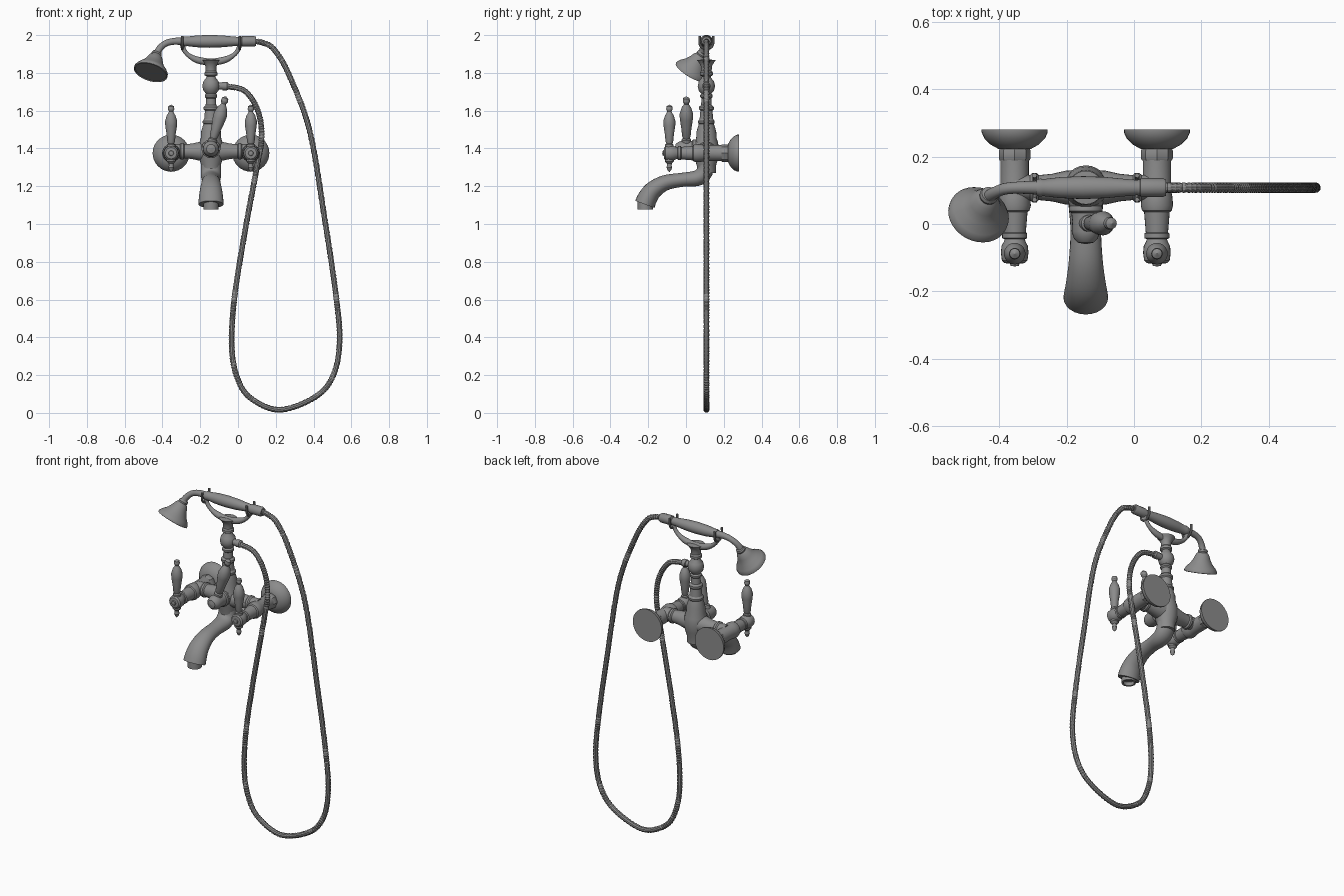
import bpy, bmesh, math
from mathutils import Vector

old = bpy.data.objects.get("Cube")
if old:
    bpy.data.objects.remove(old, do_unlink=True)

metal = bpy.data.materials.new("grey metal")
metal.use_nodes = True
GREY = (0.26, 0.26, 0.26, 1)
metal.diffuse_color = GREY
metal.node_tree.nodes["Principled BSDF"].inputs["Base Color"].default_value = GREY

CX, CY = -0.143, 0.108          # column axis
AXIS_Z = 1.375                  # height of the valve axis
GRIP_Z = 1.967                  # height of the handset axis
FRONT, UP, DOWN, RIGHTWARD = (0, -1, 0), (0, 0, 1), (0, 0, -1), (1, 0, 0)


def finish(name, rings, closed_ends=True):
    """Skin a list of rings into one smooth-shaded object."""
    bm = bmesh.new()
    loops = [[bm.verts.new(p) for p in ring] for ring in rings]
    n = len(loops[0])
    for a, b in zip(loops, loops[1:]):
        for i in range(n):
            j = (i + 1) % n
            bm.faces.new((a[i], a[j], b[j], b[i]))
    if closed_ends:
        bm.faces.new(loops[0])
        bm.faces.new(loops[-1])
    bmesh.ops.remove_doubles(bm, verts=bm.verts, dist=1e-5)
    bmesh.ops.recalc_face_normals(bm, faces=bm.faces)
    mesh = bpy.data.meshes.new(name)
    bm.to_mesh(mesh)
    bm.free()
    mesh.materials.append(metal)
    obj = bpy.data.objects.new(name, mesh)
    bpy.context.collection.objects.link(obj)
    bpy.ops.object.select_all(action="DESELECT")
    obj.select_set(True)
    bpy.context.view_layer.objects.active = obj
    bpy.ops.object.shade_smooth_by_angle(angle=math.radians(32))
    return obj


def lathe(name, profile, origin, axis, sides=24, scale=1):
    """Turn (radius, height) pairs about an axis."""
    turn = Vector(axis).to_track_quat("Z", "Y")
    rings = []
    for r, h in profile:
        r = max(r, 0.0005)
        angles = [math.tau * i / sides for i in range(sides)]
        rings.append([Vector(origin) + turn @ (Vector((r * math.cos(a), r * math.sin(a), h)) * scale)
                      for a in angles])
    return finish(name, rings)


def spline(points, step):
    """Smooth curve through (x, y, z, radius) points, evenly spaced."""
    pts = [Vector(p) for p in points]
    pts = [2 * pts[0] - pts[1]] + pts + [2 * pts[-1] - pts[-2]]
    dense = []
    for a, b, c, d in zip(pts, pts[1:], pts[2:], pts[3:]):
        for k in range(40):
            t = k / 40
            dense.append(0.5 * (2 * b + (c - a) * t + (2 * a - 5 * b + 4 * c - d) * t ** 2
                                + (3 * b - a - 3 * c + d) * t ** 3))
    dense.append(pts[-2])
    out, run = [dense[0]], 0
    for p, q in zip(dense, dense[1:]):
        run += (q.xyz - p.xyz).length
        if run >= step:
            out.append(q)
            run = 0
    if run > step / 2:
        out.append(dense[-1])
    else:
        out[-1] = dense[-1]
    return out


def sweep(name, points, step=0.015, sides=16, ridge=0, widen=1):
    """Round tube along a spline; ridge gives alternating ribs."""
    path = spline(points, step)
    rings, side, prev = [], None, None
    for i, p in enumerate(path):
        tangent = (path[min(i + 1, len(path) - 1)].xyz - path[max(i - 1, 0)].xyz).normalized()
        if side is None:
            side = tangent.orthogonal().normalized()
        else:
            side = prev.rotation_difference(tangent) @ side
        other, prev = tangent.cross(side), tangent
        r = p.w + (ridge if i % 2 else 0)
        ring = [p.xyz + r * (side * math.cos(a) + other * math.sin(a))
                for a in (math.tau * k / sides for k in range(sides))]
        for v in ring:
            v.x = p.x + (v.x - p.x) * widen
        rings.append(ring)
    return finish(name, rings)


# lever handle with turned grip and a small finial below
LEVER = [(0, 0), (.022, .02), (.022, .045), (.016, .05), (.02, .06), (.024, .1), (.031, .145),
         (.032, .17), (.023, .2), (.015, .212), (.011, .22), (.017, .232), (.015, .248), (0, .257)]
FINIAL = [(0, 0), (.024, .03), (.024, .044), (.013, .055), (.012, .065), (.015, .075), (.01, .09), (0, .1)]

# wall fixings and hot / cold valves
FLANGE = [(0, 0), (.098, 0), (.098, .008), (.09, .026), (.072, .044), (.047, .058), (0, .058)]
VALVE = [(0, .08), (.042, .085), (.042, .18), (.046, .2), (.048, .225), (.044, .24), (.038, .245),
         (.033, .305), (.037, .308), (.037, .322), (.03, .325), (.032, .332), (.039, .345),
         (.041, .365), (.038, .388), (.03, .396), (.014, .398), (.012, .404), (0, .406)]
for label, sx in (("right", -1), ("left", 1)):
    x = CX + sx * 0.211
    wall = (x, 0.28, AXIS_Z)
    lathe(label + "_wall_flange", FLANGE, wall, FRONT, 32)
    lathe(label + "_wall_nut", [(0, .056), (.044, .056), (.047, .062), (.047, .086), (.044, .092), (0, .092)],
          wall, FRONT, 8)
    lathe(label + "_valve", VALVE, wall, FRONT)
    hub = (x, -0.088, AXIS_Z)
    lathe(label + "_lever", LEVER, hub, UP)
    lathe(label + "_lever_finial", FINIAL, hub, DOWN)
    # cross pipe swelling toward the column
    lathe(label + "_cross_pipe", [(.055, 0), (.05, .06), (.041, .1), (.037, .14), (.044, .146),
                                  (.044, .158), (.038, .165), (.038, .21)],
          (CX, CY, AXIS_Z + 0.01), (sx, 0, 0))

# column with ball joint
lathe("column", [(.05, 1.27), (.051, 1.31), (.062, 1.345), (.066, 1.39), (.062, 1.43), (.054, 1.455),
                 (.052, 1.49), (.04, 1.53), (.044, 1.535), (.044, 1.545), (.036, 1.555), (.032, 1.6),
                 (.039, 1.607), (.039, 1.62), (.028, 1.63), (.026, 1.665), (.033, 1.672), (.033, 1.682),
                 (.026, 1.69), (.04, 1.705), (.046, 1.73), (.04, 1.756), (.026, 1.772), (.024, 1.782),
                 (.034, 1.788), (.034, 1.802), (.028, 1.81), (.029, 1.835), (.04, 1.855), (.05, 1.868),
                 (0, 1.872)], (CX, CY, 0), UP)

# spout and outlet
sweep("spout", [(CX, .106, 1.33, .042), (CX, .098, 1.275, .044), (CX, .06, 1.243, .042),
                (CX, -.02, 1.234, .037), (CX, -.11, 1.218, .041), (CX, -.175, 1.178, .048),
                (CX, -.208, 1.13, .053), (CX, -.218, 1.104, .054)], 0.018, 24, widen=1.23)
lathe("spout_outlet", [(.04, -.01), (.04, .03), (.03, .03), (.03, .008), (0, .008)],
      (CX, -0.216, 1.108), DOWN)

# diverter with tilted lever
lathe("diverter", [(.058, 0), (.054, .04), (.048, .055), (.05, .06), (.05, .07), (.043, .075), (.04, .1),
                   (.042, .13), (.036, .15), (.024, .163), (.01, .166), (0, .168)],
      (CX, CY, 1.398), FRONT)
lathe("diverter_lever", LEVER, (CX - 0.004, 0.002, 1.4), (.3, 0, 1), scale=1.12)

# cradle fork and hooks
arm = [(-.152, 1.95), (-.145, 1.925), (-.12, 1.894), (-.07, 1.868), (0, 1.858)]
arc = [(CX + x, CY, z, .012 + max(0, z < 1.87) * .006) for x, z in arm]
arc += [(2 * CX - x, y, z, r) for x, y, z, r in reversed(arc[:-1])]
sweep("cradle_fork", arc)
for label, sx in (("right", -1), ("left", 1)):
    hook = [(CX + sx * 0.152, CY + 0.036 * math.cos(a), GRIP_Z - 0.005 + 0.036 * math.sin(a), .007)
            for a in (math.pi * (1 + k / 8) for k in range(9))]
    hook = [(hook[0][0], hook[0][1], 1.995, .007)] + hook + [(hook[-1][0], hook[-1][1], 1.995, .007)]
    sweep(label + "_cradle_hook", hook, 0.008, 10)

# handset grip, collar, neck and spray head
lathe("handset_grip", [(0, 0), (.024, 0), (.027, .012), (.025, .02), (.031, .07), (.034, .14), (.031, .21),
                       (.025, .27), (.024, .285), (.022, .3), (0, .3)],
      (-.29, CY, GRIP_Z), RIGHTWARD)
lathe("handset_collar", [(0, 0), (.024, 0), (.024, .008), (.028, .01), (.028, .075), (.024, .085), (0, .085)],
      (.01, CY, GRIP_Z), RIGHTWARD, 12)
sweep("handset_neck", [(-.28, CY, GRIP_Z, .021), (-.34, CY, GRIP_Z, .018), (-.385, .104, 1.955, .017),
                       (-.418, .09, 1.925, .018), (-.435, .075, 1.885, .021)])
lathe("spray_head", [(0, -.025), (.024, -.022), (.028, -.012), (.026, -.004), (.036, .006), (.046, .03),
                     (.06, .056), (.082, .08), (.092, .096), (.092, .106), (.086, .108), (.084, .104),
                     (0, .104)], (-.434, .078, 1.89), (-.27, -.5, -.82), 32)

# ribbed hose from collar around to the ball joint
route = [(.085, 1.967), (.13, 1.96), (.19, 1.925), (.27, 1.79), (.38, 1.49), (.46, 1.02), (.519, .62),
         (.538, .38), (.505, .2), (.41, .085), (.22, .0165), (.065, .08), (-.005, .19), (-.033, .35),
         (-.02, .6), (.035, .95), (.098, 1.29), (.125, 1.46), (.105, 1.6), (.035, 1.705), (-.07, 1.73)]
sweep("hose", [(x, CY, z, .0135) for x, z in route], 0.0065, 10, ridge=.0025)
lathe("hose_nozzle", [(.018, 0), (.018, .06), (.022, .062), (.022, .085), (.017, .092), (0, .092)],
      (CX, CY, 1.73), RIGHTWARD, 16)
